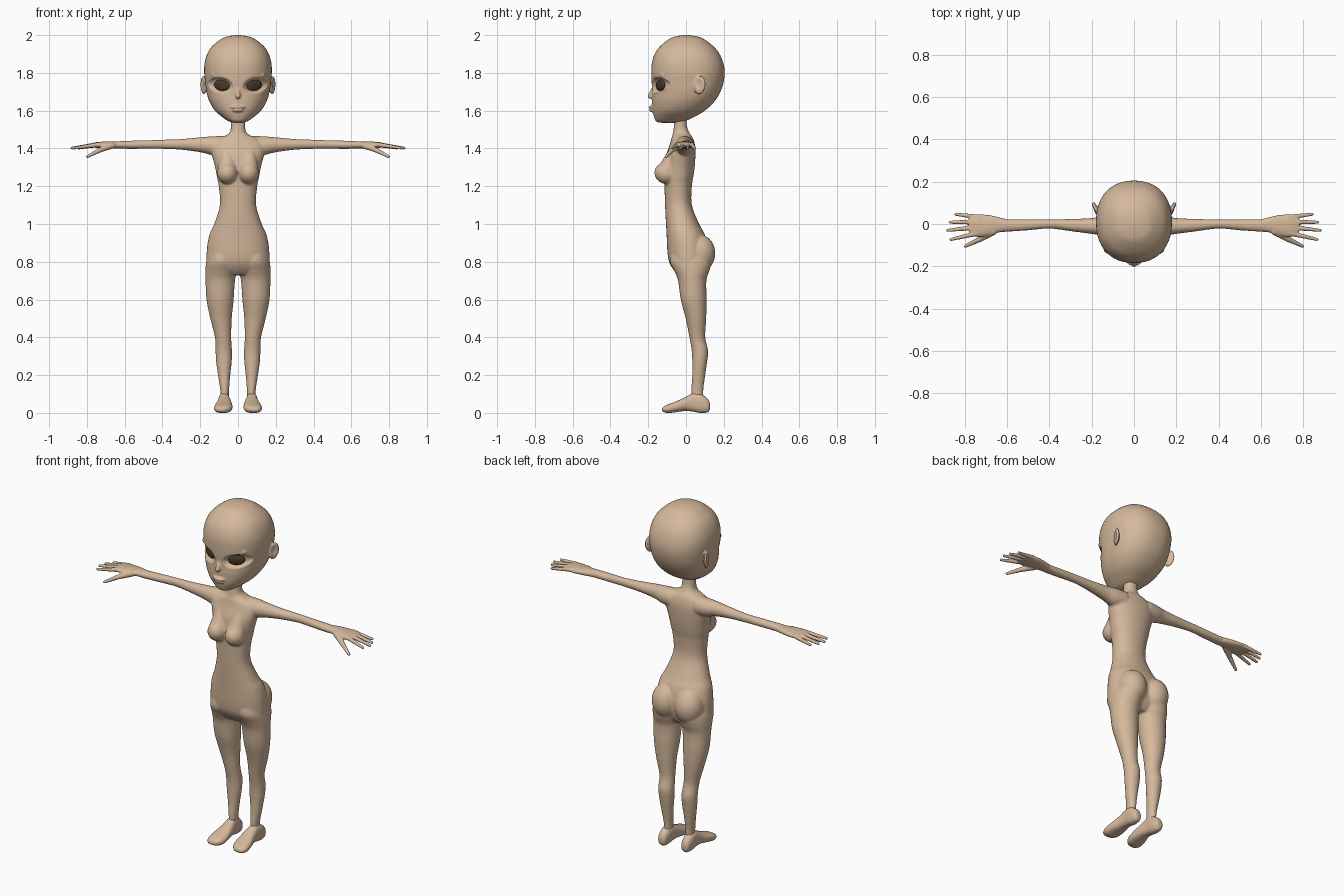
import bpy, bmesh, math
from mathutils import Vector, Matrix, Euler


def material(name, rgb):
    m = bpy.data.materials.new(name)
    m.diffuse_color = (*rgb, 1)
    return m


skin = material("tan skin", (0.66, 0.48, 0.33))
dark = material("dark brown", (0.06, 0.04, 0.02))


def spline(rows, steps):
    """Catmull-Rom through the stations."""
    out = []
    for i in range(len(rows) - 1):
        p0, p1 = rows[max(i - 1, 0)], rows[i]
        p2, p3 = rows[i + 1], rows[min(i + 2, len(rows) - 1)]
        for k in range(steps):
            t = k / steps
            out.append([0.5 * (2 * b + (c - a) * t + (2 * a - 5 * b + 4 * c - d) * t * t
                               + (3 * b - a - 3 * c + d) * t ** 3)
                        for a, b, c, d in zip(p0, p1, p2, p3)])
    return out + [list(rows[-1])]


def loft(bm, axis, rows, side=1, n=2.0, seg=40, steps=5):
    """Closed skin over (position, a_low, a_high, b_low, b_high) stations."""
    rings = []
    for t, a0, a1, b0, b1 in spline(rows, steps):
        ring = []
        for i in range(seg):
            w = 2 * math.pi * i / seg
            ca, sa = math.cos(w), math.sin(w)
            a = (a0 + a1) / 2 + (a1 - a0) / 2 * math.copysign(abs(ca) ** (2 / n), ca)
            b = (b0 + b1) / 2 + (b1 - b0) / 2 * math.copysign(abs(sa) ** (2 / n), sa)
            p = {'x': (t, a, b), 'y': (a, t, b), 'z': (a, b, t)}[axis]
            ring.append(bm.verts.new((p[0] * side, p[1], p[2])))
        rings.append(ring)
    for r, q in zip(rings, rings[1:]):
        for i in range(seg):
            j = (i + 1) % seg
            bm.faces.new((r[i], r[j], q[j], q[i]))
    bm.faces.new(rings[0])
    bm.faces.new(rings[-1])


def ball(bm, c, r, rot=(0, 0, 0)):
    m = Matrix.Translation(c) @ Euler([math.radians(a) for a in rot]).to_matrix().to_4x4() @ Matrix.Diagonal((*r, 1))
    bmesh.ops.create_uvsphere(bm, u_segments=32, v_segments=20, radius=1, matrix=m)


def capsule(bm, p, q, r1, r2):
    p, q = Vector(p), Vector(q)
    d = q - p
    m = Matrix.Translation((p + q) / 2) @ d.to_track_quat('Z', 'Y').to_matrix().to_4x4()
    bmesh.ops.create_cone(bm, cap_ends=True, segments=16, radius1=r1, radius2=r2, depth=d.length, matrix=m)
    ball(bm, p, (r1,) * 3)
    ball(bm, q, (r2,) * 3)


def finish(name, bm, mat, voxel=0, smooth=0):
    """Fuse the overlapping shapes into one smooth skin."""
    bmesh.ops.recalc_face_normals(bm, faces=bm.faces)
    me = bpy.data.meshes.new(name)
    bm.to_mesh(me)
    bm.free()
    ob = bpy.data.objects.new(name, me)
    bpy.context.collection.objects.link(ob)
    if voxel:
        r = ob.modifiers.new("fuse", 'REMESH')
        r.mode, r.voxel_size = 'VOXEL', voxel
        s = ob.modifiers.new("soften", 'SMOOTH')
        s.factor, s.iterations = 0.5, smooth
        dg = bpy.context.evaluated_depsgraph_get()
        new = bpy.data.meshes.new_from_object(ob.evaluated_get(dg))
        ob.modifiers.clear()
        ob.data = new
    ob.data.materials.clear()
    ob.data.materials.append(mat)
    for p in ob.data.polygons:
        p.use_smooth = True
        p.material_index = 0
    return ob


# Torso with neck: z, half width, front, back
torso = [(1.58, .037, -.062, .002), (1.52, .038, -.064, .005), (1.49, .042, -.068, .014),
         (1.47, .062, -.072, .027), (1.455, .10, -.077, .037), (1.43, .137, -.083, .045),
         (1.40, .146, -.093, .05), (1.36, .137, -.107, .05), (1.30, .121, -.116, .046),
         (1.25, .112, -.116, .039), (1.20, .102, -.114, .031), (1.10, .096, -.111, .031),
         (1.00, .126, -.106, .07), (.95, .149, -.103, .097), (.90, .161, -.101, .112),
         (.85, .166, -.098, .117), (.80, .168, -.09, .113), (.76, .16, -.068, .10),
         (.73, .09, -.04, .08)]
bm = bmesh.new()
loft(bm, 'z', [(z, -w, w, f, b) for z, w, f, b in torso], n=2.15)

leg = [(.85, .02, .15, -.08, .12), (.80, .0, .168, -.086, .135), (.75, .006, .173, -.062, .123),
       (.70, .016, .172, -.042, .108), (.60, .023, .167, -.028, .109), (.50, .033, .147, -.002, .107),
       (.40, .036, .122, .018, .102), (.33, .032, .119, .03, .117), (.27, .033, .116, .033, .112),
       (.20, .041, .106, .033, .102), (.12, .047, .094, .028, .092), (.05, .049, .092, .028, .092)]
arm = [(.08, -.06, .045, 1.36, 1.466), (.14, -.056, .04, 1.365, 1.464), (.20, -.047, .028, 1.38, 1.459),
       (.30, -.034, .024, 1.393, 1.45), (.40, -.022, .022, 1.398, 1.446), (.50, -.03, .022, 1.398, 1.443),
       (.60, -.037, .022, 1.398, 1.44), (.63, -.037, .027, 1.4, 1.439)]
for s in (1, -1):
    loft(bm, 'z', leg, s)
    loft(bm, 'x', arm, s)
    ball(bm, (s * .056, -.105, 1.268), (.054, .063, .056), (-15, 0, 0))    # breasts
    capsule(bm, (s * .06, -.06, 1.38), (s * .056, -.095, 1.29), .035, .052)
    ball(bm, (s * .075, .07, .845), (.08, .085, .1))                      # buttocks
finish("body", bm, skin, .006, 6)

# Slip-on feet
foot = [(.127, .06, .09, .02, .05), (.115, .05, .10, .003, .075), (.08, .044, .105, -.001, .10),
        (.04, .042, .105, .006, .105), (.0, .035, .11, .01, .085), (-.05, .029, .123, .004, .062),
        (-.09, .033, .127, -.001, .047), (-.115, .05, .119, .003, .036), (-.127, .07, .105, .01, .026)]
# Hands: palm stations and (root, tip) for each finger
palm = [(.60, -.035, .022, 1.4, 1.438), (.65, -.042, .035, 1.4, 1.438), (.70, -.058, .044, 1.4, 1.437),
        (.75, -.06, .043, 1.403, 1.433), (.778, -.045, .03, 1.407, 1.427)]
fingers = [((.73, .032, 1.42), (.842, .046, 1.402)), ((.75, .01, 1.42), (.868, .008, 1.402)),
           ((.75, -.016, 1.42), (.88, -.03, 1.402)), ((.74, -.044, 1.42), (.865, -.073, 1.402))]
for s, side in ((1, "left"), (-1, "right")):
    bm = bmesh.new()
    loft(bm, 'y', foot, s, n=2.4)
    finish(side + "_foot", bm, skin, .005, 3)

    bm = bmesh.new()
    loft(bm, 'x', palm, s, n=2.2)
    for p, q in fingers:
        capsule(bm, (s * p[0], *p[1:]), (s * q[0], *q[1:]), .0125, .0075)
    capsule(bm, (s * .665, -.035, 1.417), (s * .73, -.073, 1.392), .018, .013)
    capsule(bm, (s * .73, -.073, 1.392), (s * .797, -.105, 1.357), .013, .008)
    finish(side + "_hand", bm, skin, .004, 3)

# Head: z, half width, front, back
head = [(2.0, .012, -.01, .015), (1.994, .05, -.05, .055), (1.98, .088, -.088, .093),
        (1.94, .138, -.138, .146), (1.90, .163, -.166, .178), (1.85, .177, -.181, .198),
        (1.80, .179, -.184, .205), (1.75, .174, -.182, .199), (1.70, .167, -.178, .182),
        (1.65, .152, -.18, .152), (1.60, .122, -.177, .10), (1.565, .082, -.169, .04),
        (1.545, .052, -.16, -.005), (1.536, .025, -.14, -.04)]
bm = bmesh.new()
loft(bm, 'z', [(z, -w, w, f, b) for z, w, f, b in head], n=2.25, seg=64)
capsule(bm, (0, -.168, 1.725), (0, -.191, 1.676), .009, .013)           # nose
ball(bm, (0, -.178, 1.619), (.038, .02, .009))                          # lips
ball(bm, (0, -.175, 1.602), (.03, .02, .009))
for s in (1, -1):
    ball(bm, (s * .182, .072, 1.735), (.011, .034, .049), (-8, 0, -s * 22))  # ears
    capsule(bm, (s * .05, -.165, 1.772), (s * .13, -.125, 1.79), .012, .012)  # brows
ob = finish("head", bm, skin, .005, 4)
# Eye sockets and ear hollows pressed into the skin
for v in ob.data.vertices:
    x, y, z = abs(v.co.x), v.co.y, v.co.z
    d = ((x - .092) / .066) ** 2 + ((z - 1.735 - .12 * (x - .092)) / .042) ** 2
    if y < -.05 and d < 1:
        v.co.y += .03 * (1 - d * d)
    e = ((y - .068) / .02) ** 2 + ((z - 1.74) / .03) ** 2
    if x > .17 and e < 1:
        v.co.x -= math.copysign(.008 * (1 - e), v.co.x)

# Dark eyes
for s, side in ((1, "left"), (-1, "right")):
    bm = bmesh.new()
    ball(bm, (s * .085, -.134, 1.735), (.046, .014, .03), (0, -s * 7, s * 27))
    finish(side + "_eye", bm, dark)
